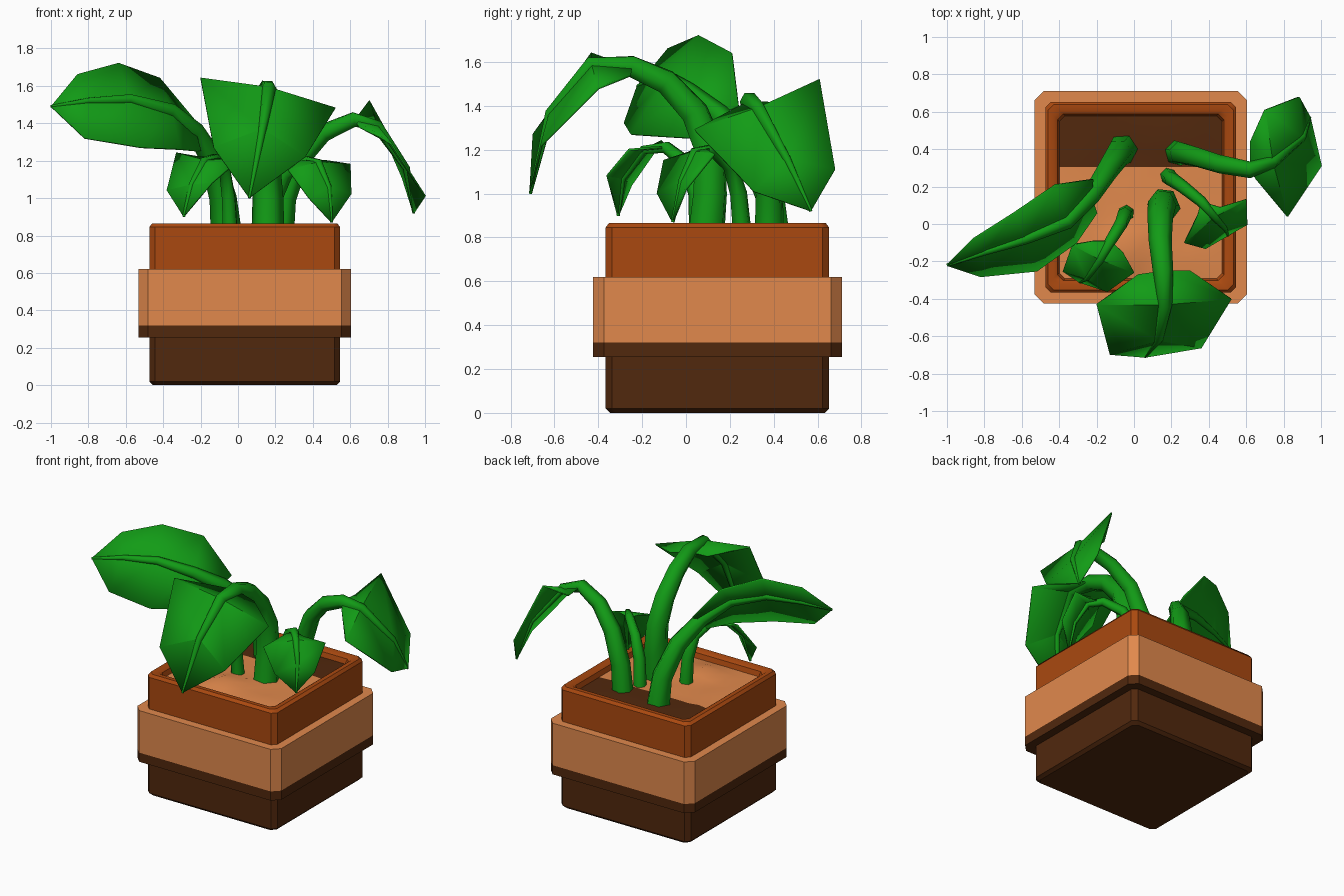
import bpy, bmesh, math, random
from mathutils import Vector

if "Cube" in bpy.data.objects:
    bpy.data.objects.remove(bpy.data.objects["Cube"])

random.seed(4)
CX, CY = 0.036, 0.143            # centre of the pot


def material(name, rgb):
    m = bpy.data.materials.new(name)
    m.diffuse_color = (*rgb, 1)
    m.use_nodes = True
    m.node_tree.nodes["Principled BSDF"].inputs["Base Color"].default_value = m.diffuse_color
    return m


RUST = material("rust clay", (0.40, 0.066, 0.005))
SAND = material("light orange clay", (0.75, 0.25, 0.073))
BROWN = material("dark brown", (0.082, 0.021, 0.004))
GREEN = material("leaf green", (0.006, 0.33, 0.008))


def finish(bm, name, mats, rule=None, angle=35):
    bmesh.ops.recalc_face_normals(bm, faces=bm.faces)
    for f in bm.faces:
        f.material_index = rule(f.calc_center_median()) if rule else 0
    me = bpy.data.meshes.new(name)
    bm.to_mesh(me)
    bm.free()
    for m in mats:
        me.materials.append(m)
    ob = bpy.data.objects.new(name, me)
    bpy.context.collection.objects.link(ob)
    bpy.ops.object.select_all(action='DESELECT')
    ob.select_set(True)
    bpy.context.view_layer.objects.active = ob
    bpy.ops.object.shade_smooth_by_angle(angle=math.radians(angle))
    return ob


def bridge(bm, a, b):
    n = len(a)
    for i in range(n):
        bm.faces.new((a[i], a[(i + 1) % n], b[(i + 1) % n], b[i]))


def square_ring(bm, h, z, c):
    """Square outline of half size h with corners cut by c."""
    k = h - c
    pts = [(h, -k), (h, k), (k, h), (-k, h), (-h, k), (-h, -k), (-k, -h), (k, -h)]
    return [bm.verts.new((CX + x, CY + y, z)) for x, y in pts]


def square_loft(profile, c, closed):
    bm = bmesh.new()
    rings = [square_ring(bm, h, z, c) for h, z in profile]
    for a, b in zip(rings, rings[1:]):
        bridge(bm, a, b)
    if closed:
        bridge(bm, rings[-1], rings[0])
    else:
        bm.faces.new(rings[0])
        bm.faces.new(rings[-1])
    return bm


# Pot body: dark foot, rust upper wall and rim, hollow top
body = square_loft([(0.49, 0), (0.51, 0.02), (0.51, 0.32), (0.51, 0.845), (0.495, 0.865),
                    (0.465, 0.865), (0.445, 0.85), (0.425, 0.78)], 0.03, False)
finish(body, "pot_body", [RUST, BROWN], lambda p: int(p.z < 0.32))

# Band round the pot with a dark lower lip
band = square_loft([(0.50, 0.62), (0.568, 0.62), (0.568, 0.32), (0.568, 0.255),
                    (0.50, 0.255)], 0.05, True)
finish(band, "pot_band", [SAND, BROWN], lambda p: int(p.z < 0.32))

# Soil: uneven surface, light in front and dark behind
bm = bmesh.new()
xs = [CX - 0.44 + 0.88 * i / 10 for i in range(11)]
ys = [-0.297 + 0.602 * j / 7 for j in range(8)] + [0.40, 0.49, 0.583]
rows = []
for y in ys:
    row = []
    for x in xs:
        edge = max(abs(x - CX), abs(y - CY)) > 0.42
        bump = 0.045 * math.exp(-((x + 0.03) ** 2 + (y + 0.13) ** 2) / 0.012)
        z = 0.815 + (0 if edge else bump + random.uniform(0, 0.012))
        row.append(bm.verts.new((x, y, z)))
    rows.append(row)
for a, b in zip(rows, rows[1:]):
    for i in range(len(xs) - 1):
        bm.faces.new((a[i], a[i + 1], b[i + 1], b[i]))
finish(bm, "soil", [SAND, BROWN], lambda p: int(p.y > 0.305))


def make_stem(name, path, blade_at, r0, r1):
    """Six-sided tapering tube, running on as the midrib to the tip."""
    bm = bmesh.new()
    pts = [Vector(p) for p in path]
    rings, n = [], len(pts)
    up = Vector((1, 0, 0))
    heading = pts[-1] - pts[0]
    side = Vector((-heading.y, heading.x, 0)).normalized()
    for i, p in enumerate(pts):
        t = (pts[min(i + 1, n - 1)] - pts[max(i - 1, 0)]).normalized()
        s = (side - t * side.dot(t)).normalized()
        u = t.cross(s)
        if i <= blade_at:
            r = r0 + (r1 - r0) * i / blade_at
        else:
            r = r1 + (0.008 - r1) * (i - blade_at) / (n - 1 - blade_at)
        rings.append([bm.verts.new(p + r * (s * math.cos(k * math.pi / 3) +
                                            u * math.sin(k * math.pi / 3))) for k in range(6)])
    for a, b in zip(rings, rings[1:]):
        bridge(bm, a, b)
    bm.faces.new(rings[0])
    bm.faces.new(rings[-1])
    finish(bm, name, [GREEN], angle=65)


def make_leaf(name, stem, rows, tip, r0, r1):
    """rows: (left edge, midrib, right edge) points from the stem to the tip."""
    path = stem + [m for _, m, _ in rows] + [tip]
    make_stem(name + "_stem", path, len(stem), r0, r1)
    bm = bmesh.new()
    vs = [[bm.verts.new(p) for p in row] for row in rows]
    for a, b in zip(vs, vs[1:]):
        for i in (0, 1):
            bm.faces.new((a[i], a[i + 1], b[i + 1], b[i]))
    t = bm.verts.new(tip)
    for i in (0, 1):
        bm.faces.new((vs[-1][i], vs[-1][i + 1], t))
    ob = finish(bm, name + "_blade", [GREEN], angle=25)
    mod = ob.modifiers.new("thickness", 'SOLIDIFY')
    mod.thickness = 0.01
    mod.offset = 0


# Large leaf drooping to the front
make_leaf("front_leaf",
          [(0.16, 0.09, 0.78), (0.16, 0.11, 1.0), (0.15, 0.11, 1.2), (0.14, 0.04, 1.37),
           (0.14, -0.09, 1.51)],
          [((0.02, -0.27, 1.58), (0.155, -0.25, 1.58), (0.30, -0.25, 1.54)),
           ((-0.20, -0.43, 1.64), (0.165, -0.43, 1.59), (0.52, -0.40, 1.48)),
           ((-0.13, -0.695, 1.27), (0.13, -0.62, 1.37), (0.36, -0.66, 1.22))],
          (0.06, -0.71, 1.0), 0.09, 0.055)

# Large leaf spreading to the left
make_leaf("left_leaf",
          [(-0.06, 0.40, 0.78), (-0.08, 0.38, 1.0), (-0.14, 0.29, 1.21)],
          [((-0.22, 0.24, 1.40), (-0.23, 0.15, 1.36), (-0.20, 0.06, 1.25)),
           ((-0.42, 0.21, 1.64), (-0.36, 0.01, 1.47), (-0.31, -0.10, 1.26)),
           ((-0.64, 0.06, 1.72), (-0.58, -0.08, 1.53), (-0.52, -0.25, 1.27)),
           ((-0.86, -0.08, 1.66), (-0.80, -0.15, 1.52), (-0.82, -0.28, 1.32))],
          (-1.0, -0.22, 1.49), 0.085, 0.05)

# Large leaf arching to the right
make_leaf("right_leaf",
          [(0.23, 0.38, 0.78), (0.25, 0.38, 1.0), (0.33, 0.36, 1.21), (0.46, 0.32, 1.35)],
          [((0.62, 0.44, 1.41), (0.62, 0.29, 1.42), (0.65, 0.24, 1.38)),
           ((0.70, 0.61, 1.52), (0.74, 0.33, 1.39), (0.82, 0.04, 1.29)),
           ((0.88, 0.68, 1.11), (0.90, 0.46, 1.16), (1.0, 0.31, 1.01))],
          (0.94, 0.57, 0.92), 0.07, 0.045)

# Small leaf at the front left
make_leaf("small_left_leaf",
          [(-0.04, 0.06, 0.78), (-0.05, 0.05, 1.0), (-0.07, 0.0, 1.14)],
          [((-0.22, -0.09, 1.22), (-0.125, -0.09, 1.21), (-0.06, -0.15, 1.21)),
           ((-0.33, -0.11, 1.24), (-0.18, -0.19, 1.20), (0.0, -0.26, 1.20)),
           ((-0.38, -0.25, 1.04), (-0.25, -0.29, 1.07), (-0.14, -0.36, 1.08))],
          (-0.29, -0.31, 0.90), 0.045, 0.03)

# Small leaf at the front right
make_leaf("small_right_leaf",
          [(0.18, 0.26, 0.78), (0.20, 0.24, 1.0), (0.26, 0.20, 1.13)],
          [((0.46, 0.09, 1.20), (0.36, 0.12, 1.20), (0.34, 0.05, 1.20)),
           ((0.60, 0.13, 1.18), (0.43, 0.04, 1.19), (0.27, -0.10, 1.15)),
           ((0.605, 0.0, 1.02), (0.485, -0.02, 1.06), (0.38, -0.13, 1.0))],
          (0.50, -0.06, 0.87), 0.045, 0.03)
